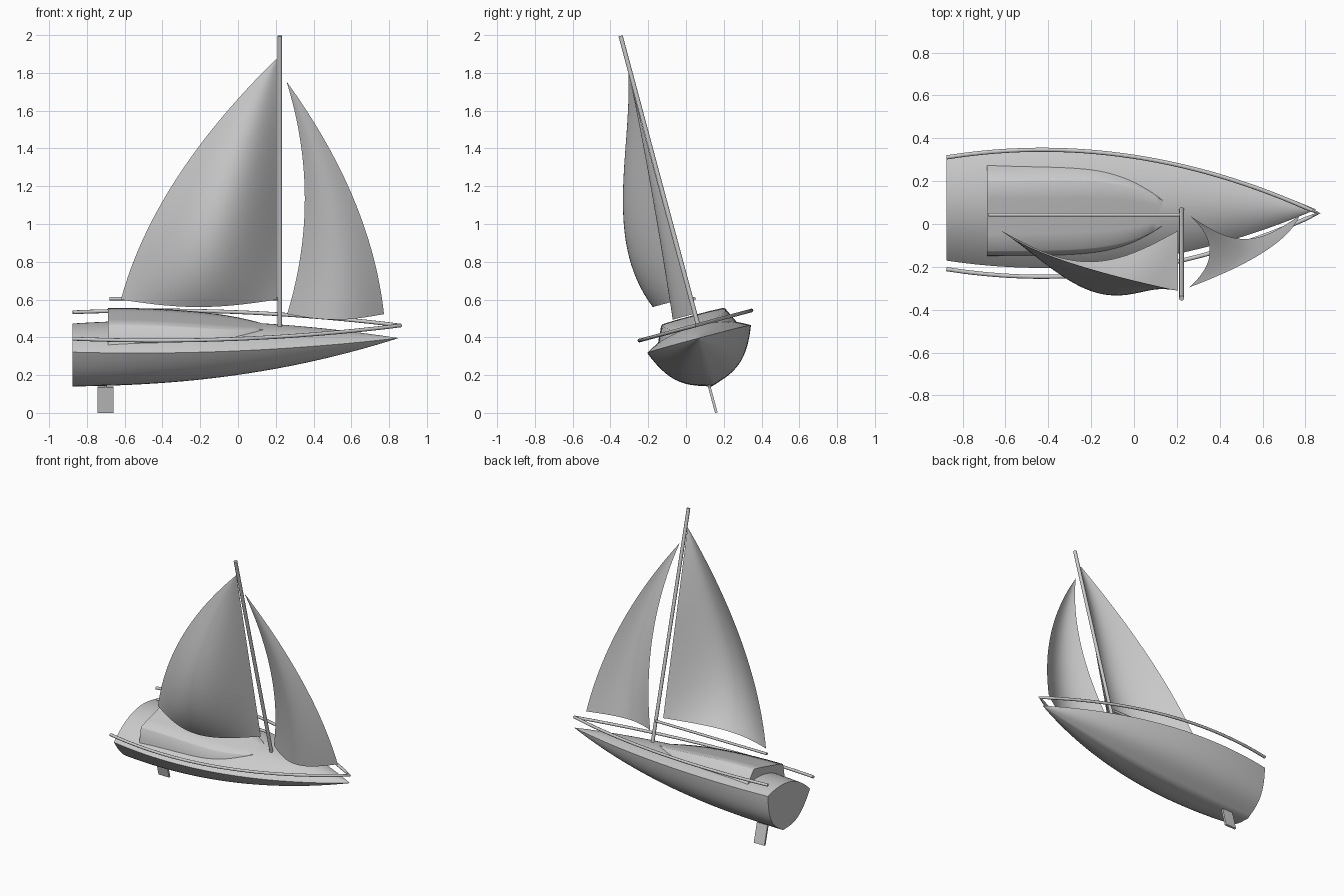
import bpy, bmesh
from math import sin, pi, radians
from mathutils import Matrix

if "Cube" in bpy.data.objects:
    bpy.data.objects.remove(bpy.data.objects["Cube"])

# whole boat is modelled upright, then heeled over about its deck centre
HEEL = Matrix.Translation((0, 0.068, 0.396)) @ Matrix.Rotation(radians(15), 4, 'X')


def finish(obj, angle=40):
    obj.matrix_world = HEEL
    bpy.context.view_layer.update()
    bpy.ops.object.select_all(action='DESELECT')
    obj.select_set(True)
    bpy.context.view_layer.objects.active = obj
    bpy.ops.object.shade_smooth_by_angle(angle=radians(angle))


def surface(name, rows, closed):
    """Skin rows of points; closed rows become a capped solid."""
    bm = bmesh.new()
    grid = [[bm.verts.new(p) for p in row] for row in rows]
    n = len(rows[0])
    for r0, r1 in zip(grid, grid[1:]):
        for j in range(n if closed else n - 1):
            k = (j + 1) % n
            bm.faces.new((r0[j], r0[k], r1[k], r1[j]))
    if closed:
        bm.faces.new(grid[0][::-1])
        bm.faces.new(grid[-1])
    bmesh.ops.remove_doubles(bm, verts=bm.verts, dist=0.0002)
    bmesh.ops.recalc_face_normals(bm, faces=bm.faces)
    mesh = bpy.data.meshes.new(name)
    bm.to_mesh(mesh)
    bm.free()
    obj = bpy.data.objects.new(name, mesh)
    bpy.context.collection.objects.link(obj)
    finish(obj)


def tube(name, pts, radius):
    cu = bpy.data.curves.new(name, 'CURVE')
    cu.dimensions = '3D'
    cu.bevel_depth = radius
    cu.bevel_resolution = 3
    cu.use_fill_caps = True
    sp = cu.splines.new('POLY')
    sp.points.add(len(pts) - 1)
    for p, co in zip(sp.points, pts):
        p.co = (*co, 1)
    obj = bpy.data.objects.new(name, cu)
    bpy.context.collection.objects.link(obj)
    bpy.context.view_layer.objects.active = obj
    bpy.ops.object.select_all(action='DESELECT')
    obj.select_set(True)
    bpy.ops.object.convert(target='MESH')
    finish(bpy.context.object)


def beam(q):
    return 0.25 + 0.265 * q - 0.515 * q * q


# hull with crowned deck
rows = []
N = 16
for i in range(41):
    q = min(i / 40, 0.998)
    b, d, s0 = beam(q), 0.255 * (1 - q ** 2.2), -0.01 * (1 - q) ** 2
    x = -0.875 + 1.725 * q
    ring = []
    for j in range(-N, N + 1):               # bottom, port to starboard
        s = sin(pi / 2 * j / N)
        a = abs(s)
        ring.append((x, b * s, s0 - d * (1 - 0.3 * a - 0.7 * a ** 4)))
    for j in range(N - 1, -N, -1):           # deck, back again
        s = j / N
        ring.append((x, b * s, s0 + 0.3 * b * (1 - s * s)))
    rows.append(ring)
surface("hull", rows, True)

# cabin
rows = []
for i in range(31):
    p = i / 30
    w = max(0.212 * (1 - p ** 5), 0.012)
    top = 0.121 - 0.07 * p * p
    x = -0.687 + 0.897 * p
    half = [(1.07 * w, 0.0), (0.99 * w, 0.36 * top), (0.83 * w, 0.94 * top),
            (0.79 * w, top), (0.4 * w, top + 0.003)]
    rows.append([(x, v, z) for v, z in half] + [(x, -v, z) for v, z in half[::-1]])
surface("cabin", rows, True)

# guard rail running round the bow
rail = [(-0.875 + 1.735 * i / 30, 1.08 * beam(i / 30), 0.069) for i in range(31)]
tube("guard_rail", rail + [(x, -v, w) for x, v, w in rail[-2::-1]], 0.010)

# spars
tube("mast", [(0.222, 0.014, 0.045), (0.222, 0.014, 1.653)], 0.012)
tube("boom", [(-0.68, 0.03, 0.208), (0.212, 0.03, 0.208)], 0.009)


# sails: fore and aft edges, chord offset and belly as functions of height t
def sail(name, fore, aft, chord, belly, w0, w1):
    rows = []
    for i in range(33):
        t = i / 32
        row = []
        for j in range(25):
            u = j / 24
            row.append((fore(t) + (aft(t) - fore(t)) * u,
                        chord(t) - belly(t) * sin(pi * u),
                        w0 + (w1 - w0) * t))
        rows.append(row)
    surface(name, rows, False)


sail("mainsail", lambda t: 0.205,
     lambda t: -0.62 + 0.825 * t - 0.48 * t * (1 - t),
     lambda t: -0.043 + 0.06 * t,
     lambda t: 0.15 * (1 - t) + 0.74 * t * (1 - t) ** 2, 0.222, 1.528)
sail("jib", lambda t: 0.773 - 0.516 * t + 0.38 * t * (1 - t),
     lambda t: 0.26 + 0.38 * t * (1 - t) - 0.003 * t,
     lambda t: 0.005 * (1 - t),
     lambda t: 0.113 * (1 - t) ** 1.25, 0.13, 1.406)

# rudder blade and stock
surface("rudder", [[(x, -0.013 + v, w) for x, v in
                    ((-0.745, -0.007), (-0.66, -0.007), (-0.66, 0.007), (-0.745, 0.007))]
                   for w in (-0.405, -0.265)], True)
tube("rudder_stock", [(-0.70, -0.013, -0.28), (-0.70, -0.013, -0.2)], 0.006)
